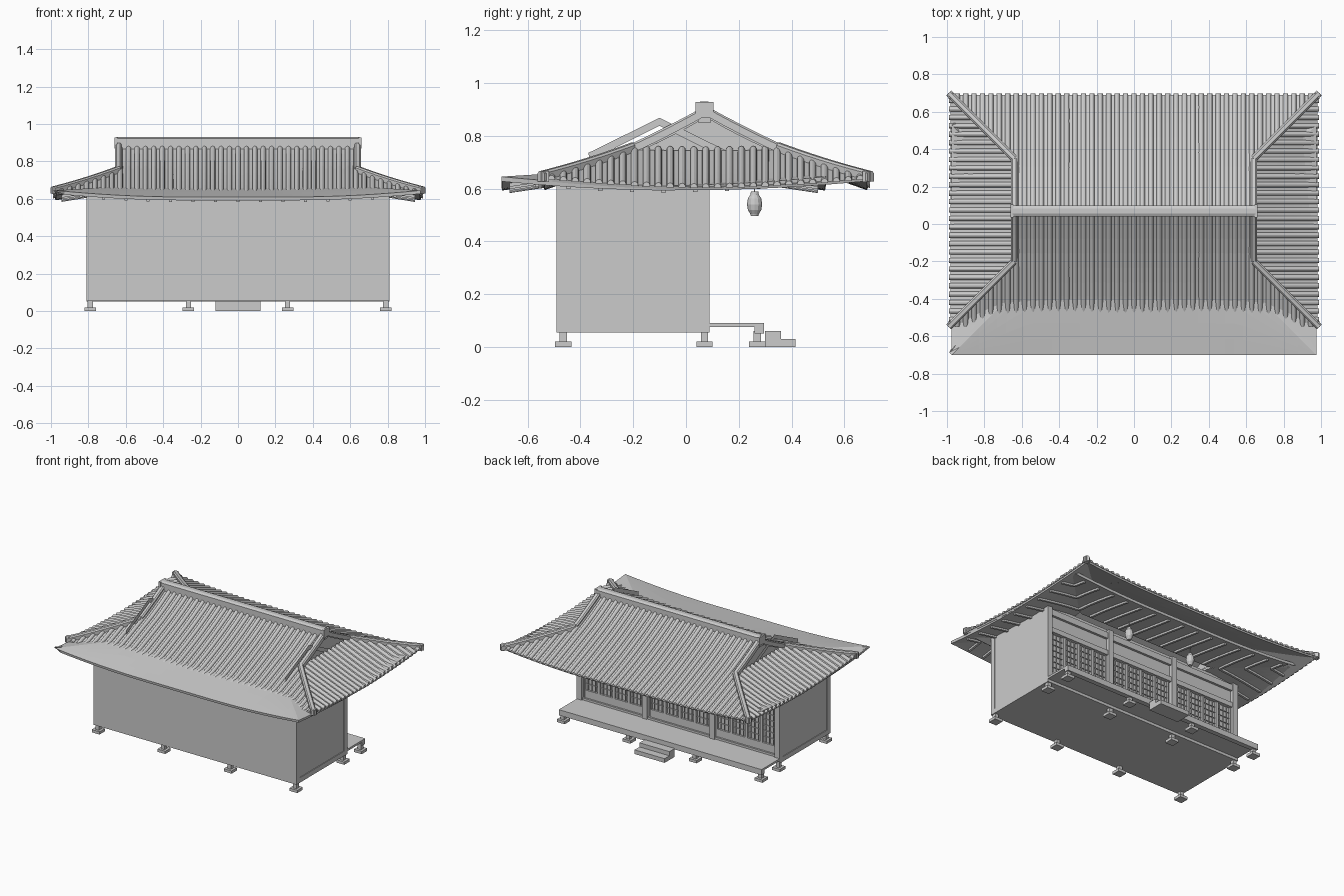
import bpy, bmesh, math
from mathutils import Vector

if "Cube" in bpy.data.objects:
    bpy.data.objects.remove(bpy.data.objects["Cube"])

XH, YH, YC, G = 0.98, 0.615, 0.075, 0.34    # roof half sizes, ridge y, gable depth
BXH, BYC = 0.975, -0.085                    # under-roof half width and centre


def finish(name, bm, normals=True):
    if normals:
        bmesh.ops.recalc_face_normals(bm, faces=bm.faces)
    me = bpy.data.meshes.new(name)
    bm.to_mesh(me)
    bm.free()
    ob = bpy.data.objects.new(name, me)
    bpy.context.collection.objects.link(ob)
    return ob


def add_box(bm, x0, x1, y0, y1, z0, z1):
    vs = bmesh.ops.create_cube(bm, size=1)["verts"]
    for v in vs:
        v.co = Vector(((x0 + x1) / 2 + v.co.x * (x1 - x0), (y0 + y1) / 2 + v.co.y * (y1 - y0),
                       (z0 + z1) / 2 + v.co.z * (z1 - z0)))


def boxes(name, items):
    bm = bmesh.new()
    for b in items:
        add_box(bm, *b)
    return finish(name, bm)


def sweep(bm, path, side, section):
    """Sweep a (sideways, up) section along a path, closing both ends."""
    rings = [[bm.verts.new(Vector(p) + side * s + Vector((0, 0, h))) for s, h in section] for p in path]
    n = len(section)
    for a, b in zip(rings, rings[1:]):
        for i in range(n):
            bm.faces.new((a[i], a[(i + 1) % n], b[(i + 1) % n], b[i]))
    bm.faces.new(rings[0])
    bm.faces.new(rings[-1][::-1])


# Roof heights: d = distance in from the eave, a = position along it
def lift(a, d, half):
    c = max(0, half - abs(a) - d)
    return 0.035 * max(0, 1 - c / 0.7) ** 2 * max(0, 1 - d / 0.4)


def tile_z(a, d, half):
    return 0.605 + 0.34 * d + 0.18 * d * d + lift(a, d, half)


def under_z(a, d, half):
    return 0.61 + 0.15 * d + lift(a, d, half)


def place(face, sign, a, d, zf, xh=XH, yc=YC):
    if face == "main":
        return Vector((a, yc + sign * (YH - d), zf(a, d, xh)))
    return Vector((sign * (xh - d), yc + a, zf(a, d, YH)))


def patch(bm, face, sign, a0, a1, depth, zf, xh=XH, yc=YC, cols=16, rows=8):
    grid = []
    for i in range(cols + 1):
        a = a0 + (a1 - a0) * i / cols
        grid.append([bm.verts.new(place(face, sign, a, depth(a) * j / rows, zf, xh, yc))
                     for j in range(rows + 1)])
    for p, q in zip(grid, grid[1:]):
        for j in range(rows):
            quad = [p[j], q[j], q[j + 1], p[j + 1]]
            n = (q[j].co - p[j].co).cross(p[j + 1].co - p[j].co)
            if (q[j].co - q[j + 1].co).length + (p[j].co - p[j + 1].co).length > 1e-6:
                bm.faces.new(quad if n.z >= 0 else quad[::-1])


def thicken(ob, t):
    m = ob.modifiers.new("thickness", "SOLIDIFY")
    m.thickness, m.offset = t, -1


# Tiled roof surface
bm = bmesh.new()
hip = lambda a: max(XH - abs(a), 0)
for s in (-1, 1):
    patch(bm, "main", s, -0.64, 0.64, lambda a: YH, tile_z)
    for a0, a1 in ((-XH, -0.64), (0.64, XH)):
        patch(bm, "main", s, a0, a1, hip, tile_z)
    patch(bm, "side", s, -YH, YH, lambda a: min(G, YH - abs(a)), tile_z, cols=36)
bmesh.ops.remove_doubles(bm, verts=bm.verts, dist=1e-5)
thicken(finish("roof_surface", bm, False), 0.012)

# Rounded rows of roof tiles
arc = [(0.014 * math.cos(math.pi * k / 6), 0.017 * math.sin(math.pi * k / 6) - 0.001) for k in range(7)]
bm = bmesh.new()
for s in (-1, 1):
    for i in range(-21, 22):
        a = i * 0.045
        top = YH if abs(a) < 0.64 else XH - abs(a)
        sweep(bm, [place("main", s, a, -0.008 + (top + 0.008) * j / 8, tile_z) for j in range(9)],
              Vector((1, 0, 0)), arc)
    for i in range(-13, 14):
        a = i * 0.045
        top = min(G, YH - abs(a))
        sweep(bm, [place("side", s, a, -0.008 + (top + 0.008) * j / 6, tile_z) for j in range(7)],
              Vector((0, 1, 0)), arc)
ob = finish("roof_tile_rows", bm)

# Hip ridges with end blocks, and descending gable ridges
bm = bmesh.new()
sec = [(-0.018, -0.01), (-0.018, 0.02), (-0.01, 0.028), (0.01, 0.028), (0.018, 0.02), (0.018, -0.01)]
for sx in (-1, 1):
    for sy in (-1, 1):
        path = []
        for j in range(10):
            d = G - (G + 0.01) * j / 9
            path.append((sx * (XH - d), YC + sy * (YH - d), tile_z(XH - d, d, XH)))
        sweep(bm, path, Vector((sx, -sy, 0)).normalized(), sec)
        x, y = sx * 0.98, YC + sy * 0.61
        add_box(bm, x - 0.015, x + 0.015, y - 0.015, y + 0.015, 0.625, 0.667)
        path = [(sx * 0.64, YC + sy * (YH - d), tile_z(0, d, XH) + 0.004)
                for d in (G, 0.41, 0.48, 0.55, YH)]
        sweep(bm, path, Vector((1, 0, 0)), sec)
finish("hip_and_gable_ridges", bm)

# Main ridge and end caps
bm = bmesh.new()
rs = [(-0.024, -0.02), (-0.024, 0.03), (-0.03, 0.03), (-0.03, 0.052), (-0.014, 0.06),
      (0.014, 0.06), (0.03, 0.052), (0.03, 0.03), (0.024, 0.03), (0.024, -0.02)]
sweep(bm, [(-0.65, 0.07, 0.87), (0.65, 0.07, 0.87)], Vector((0, 1, 0)), rs)
for s in (-1, 1):
    add_box(bm, s * 0.652 - 0.008, s * 0.652 + 0.008, 0.036, 0.104, 0.87, 0.928)
finish("main_ridge", bm)

# Gable walls and thin barge boards of the under-roof
bm = bmesh.new()
for s in (-1, 1):
    bm.faces.new([bm.verts.new((s * 0.625, y, z)) for y, z in ((-0.2, 0.74), (0.35, 0.74), (0.075, 0.88))])
    for e in (-1, 1):
        bm.faces.new([bm.verts.new((s * 0.636, -0.1 + e * y, z)) for y, z in
                      ((0, 0.868), (0.27, 0.735), (0.265, 0.705), (0, 0.838))])
finish("gable_boards", bm)

# Flat under-roof skirt
bm = bmesh.new()
for s in (-1, 1):
    patch(bm, "main", s, -BXH, BXH, lambda a: min(0.42, BXH - abs(a)), under_z, BXH, BYC, 40, 5)
    patch(bm, "side", s, -YH, YH, lambda a: min(0.42, YH - abs(a)), under_z, BXH, BYC, 30, 5)
bmesh.ops.remove_doubles(bm, verts=bm.verts, dist=1e-5)
thicken(finish("under_roof", bm, False), 0.018)

# Rafters under the eaves
bm = bmesh.new()
rsec = [(-0.008, -0.032), (-0.008, -0.012), (0.008, -0.012), (0.008, -0.032)]
for s in (-1, 1):
    for face, half, n, side in (("main", BXH, 7, Vector((1, 0, 0))), ("side", YH, 4, Vector((0, 1, 0)))):
        for i in range(-n, n + 1):
            a = i * 0.12
            top = min(0.4, half - abs(a))
            sweep(bm, [place(face, s, a, 0.03 + (top - 0.03) * j / 4, under_z, BXH, BYC) for j in range(5)],
                  side, rsec)
finish("rafters", bm)

# Stone pads and short stilts
items = []
for y in (-0.465, 0.07, 0.27):
    for x in (-0.79, -0.265, 0.265, 0.79):
        items.append((x - 0.031, x + 0.031, y - 0.031, y + 0.031, 0, 0.02))
        items.append((x - 0.014, x + 0.014, y - 0.014, y + 0.014, 0.02, 0.06))
boxes("foundation_feet", items)

# Floor, veranda and steps
boxes("floor", [(-0.81, 0.81, -0.49, 0.09, 0.055, 0.09)])
boxes("veranda", [(-0.81, 0.81, 0.09, 0.262, 0.075, 0.09), (-0.81, 0.81, 0.26, 0.295, 0.05, 0.09)])
boxes("steps", [(-0.12, 0.12, 0.3, 0.36, 0, 0.06), (-0.12, 0.12, 0.36, 0.415, 0, 0.03)])

# Walls, corner posts and beams
boxes("walls", [(-0.805, 0.805, -0.49, -0.47, 0.06, 0.64), (-0.805, -0.785, -0.48, 0.06, 0.09, 0.64),
                (0.785, 0.805, -0.48, 0.06, 0.09, 0.64), (-0.79, 0.79, 0.05, 0.065, 0.48, 0.65)])
items = [(s * 0.79 - 0.02, s * 0.79 + 0.02, y, y + 0.038, 0.09, 0.64) for s in (-1, 1) for y in (-0.49, 0.052)]
items += [(s * 0.27 - 0.02, s * 0.27 + 0.02, 0.05, 0.09, 0.09, 0.64) for s in (-1, 1)]
boxes("posts", items)
boxes("beams", [(-0.79, 0.79, 0.05, 0.082, 0.45, 0.485), (-0.79, 0.79, 0.05, 0.082, 0.575, 0.62),
                (-0.79, 0.79, 0.05, 0.082, 0.09, 0.105)])

# Sliding paper screens with lattice
items, paper = [], []
for cx in (-0.53, 0, 0.53):
    paper.append((cx - 0.25, cx + 0.25, 0.05, 0.055, 0.1, 0.46))
    for k in range(4):
        x0 = cx - 0.24 + k * 0.12
        x1 = x0 + 0.12
        items += [(x0, x0 + 0.01, 0.053, 0.07, 0.1, 0.455), (x1 - 0.01, x1, 0.053, 0.07, 0.1, 0.455),
                  (x0, x1, 0.053, 0.069, 0.105, 0.16)]
        items += [(x0 + 0.12 * j / 4 - 0.002, x0 + 0.12 * j / 4 + 0.002, 0.053, 0.063, 0.16, 0.45) for j in (1, 2, 3)]
        items += [(x0, x1, 0.053, 0.062, 0.16 + 0.042 * j - 0.002, 0.16 + 0.042 * j + 0.002) for j in range(1, 7)]
boxes("screen_lattice", items)
boxes("screen_paper", paper)

# Hanging lanterns
bm = bmesh.new()
prof = [(0.014, 0.495), (0.016, 0.503), (0.025, 0.518), (0.029, 0.54), (0.025, 0.563), (0.016, 0.577), (0.014, 0.588)]
for x in (-0.26, 0.26):
    rings = [[bm.verts.new((x + r * math.cos(t * math.pi / 6), 0.26 + r * math.sin(t * math.pi / 6), z))
              for t in range(12)] for r, z in prof]
    for p, q in zip(rings, rings[1:]):
        for i in range(12):
            bm.faces.new((p[i], p[(i + 1) % 12], q[(i + 1) % 12], q[i]))
    bm.faces.new(rings[0])
    bm.faces.new(rings[-1])
    add_box(bm, x - 0.002, x + 0.002, 0.258, 0.262, 0.585, 0.64)
finish("lanterns", bm)
